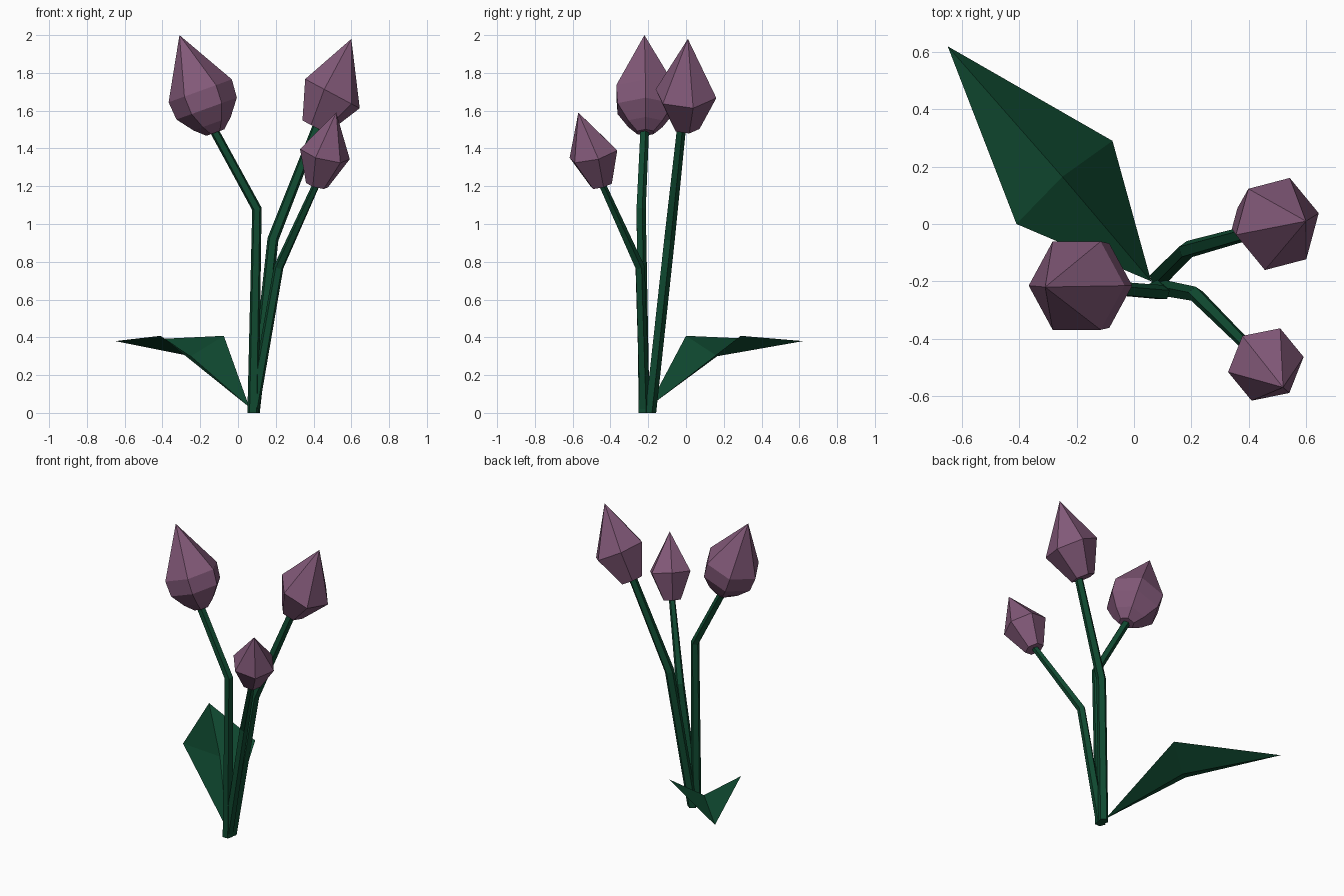
import bpy, bmesh, math
from mathutils import Vector

cube = bpy.data.objects.get("Cube")
if cube:
    bpy.data.objects.remove(cube, do_unlink=True)


def material(name, rgb):
    m = bpy.data.materials.new(name)
    m.use_nodes = True
    m.diffuse_color = (*rgb, 1)
    m.node_tree.nodes["Principled BSDF"].inputs["Base Color"].default_value = (*rgb, 1)
    return m


petal = material("petal purple", (0.225, 0.1, 0.19))
green = material("leaf green", (0.005, 0.068, 0.03))


def finish(bm, name, mat, closed=True):
    if closed:
        bmesh.ops.recalc_face_normals(bm, faces=bm.faces)
    mesh = bpy.data.meshes.new(name)
    bm.to_mesh(mesh)
    bm.free()
    mesh.materials.append(mat)
    bpy.context.collection.objects.link(bpy.data.objects.new(name, mesh))


def ring(bm, centre, normal, radius, sides, turn):
    """Regular polygon of vertices across the given normal."""
    u = (Vector((1, 0, 0)) - normal * normal.x).normalized()
    v = normal.cross(u)
    angles = [math.radians(turn) + math.tau * i / sides for i in range(sides)]
    return [bm.verts.new(centre + radius * (u * math.cos(a) + v * math.sin(a))) for a in angles]


def bridge(bm, a, b):
    for i in range(len(a)):
        j = (i + 1) % len(a)
        bm.faces.new((a[i], a[j], b[j], b[i]))


def bud(name, centre, normal, tip, turn, levels):
    """Pointed six-sided bud; levels hold (distance along axis, radius) downwards."""
    bm = bmesh.new()
    centre, normal = Vector(centre), Vector(normal).normalized()
    rings = [ring(bm, centre + normal * d, normal, r, 6, turn) for d, r in levels]
    top = bm.verts.new(tip)
    for i in range(6):
        bm.faces.new((rings[0][i], rings[0][(i + 1) % 6], top))
    for a, b in zip(rings, rings[1:]):
        bridge(bm, a, b)
    bm.faces.new(rings[-1])
    finish(bm, name, petal)


def stem(name, path, radii):
    """Five-sided tube with one bend; rings are mitred at the bend."""
    bm = bmesh.new()
    p = [Vector(q) for q in path]
    low, high = (p[1] - p[0]).normalized(), (p[2] - p[1]).normalized()
    normals = [Vector((0, 0, 1)), (low + high).normalized(), high]
    rings = [ring(bm, c, n, r, 5, 90) for c, n, r in zip(p, normals, radii)]
    for a, b in zip(rings, rings[1:]):
        bridge(bm, a, b)
    bm.faces.new(rings[0])
    bm.faces.new(rings[-1])
    finish(bm, name, green)


# Flower buds
bud("right_bud", (-0.2, -0.215, 1.705), (-0.34, 0, 0.94), (-0.31, -0.22, 2.0), 0,
    [(0, 0.178), (-0.1, 0.17), (-0.185, 0.105), (-0.235, 0.05)])
bud("left_bud", (0.5, 0, 1.69), (0.47, 0, 0.88), (0.6, 0.01, 1.98), 13,
    [(0, 0.168), (-0.2, 0.075)])
bud("front_bud", (0.46, -0.49, 1.37), (0.24, -0.24, 0.94), (0.52, -0.57, 1.59), 8,
    [(0, 0.137), (-0.175, 0.06)])

# Stems
stem("right_stem", [(0.08, -0.225, 0), (0.1, -0.24, 1.08), (-0.14, -0.22, 1.52)],
     (0.032, 0.027, 0.025))
stem("left_stem", [(0.085, -0.19, 0), (0.185, -0.09, 0.92), (0.42, -0.025, 1.52)],
     (0.032, 0.031, 0.026))
stem("front_stem", [(0.08, -0.22, 0), (0.215, -0.245, 0.77), (0.42, -0.45, 1.22)],
     (0.03, 0.027, 0.02))

# Folded leaf, a thin sheet creased along the middle
bm = bmesh.new()
base, crease, tip, near, far = [bm.verts.new(c) for c in (
    (0.06, -0.2, 0.03), (-0.25, 0.165, 0.3), (-0.65, 0.62, 0.38),
    (-0.41, 0.0, 0.408), (-0.075, 0.29, 0.408))]
for tri in ((base, crease, near), (near, crease, tip), (base, far, crease), (crease, far, tip)):
    bm.faces.new(tri)
finish(bm, "leaf", green, closed=False)
